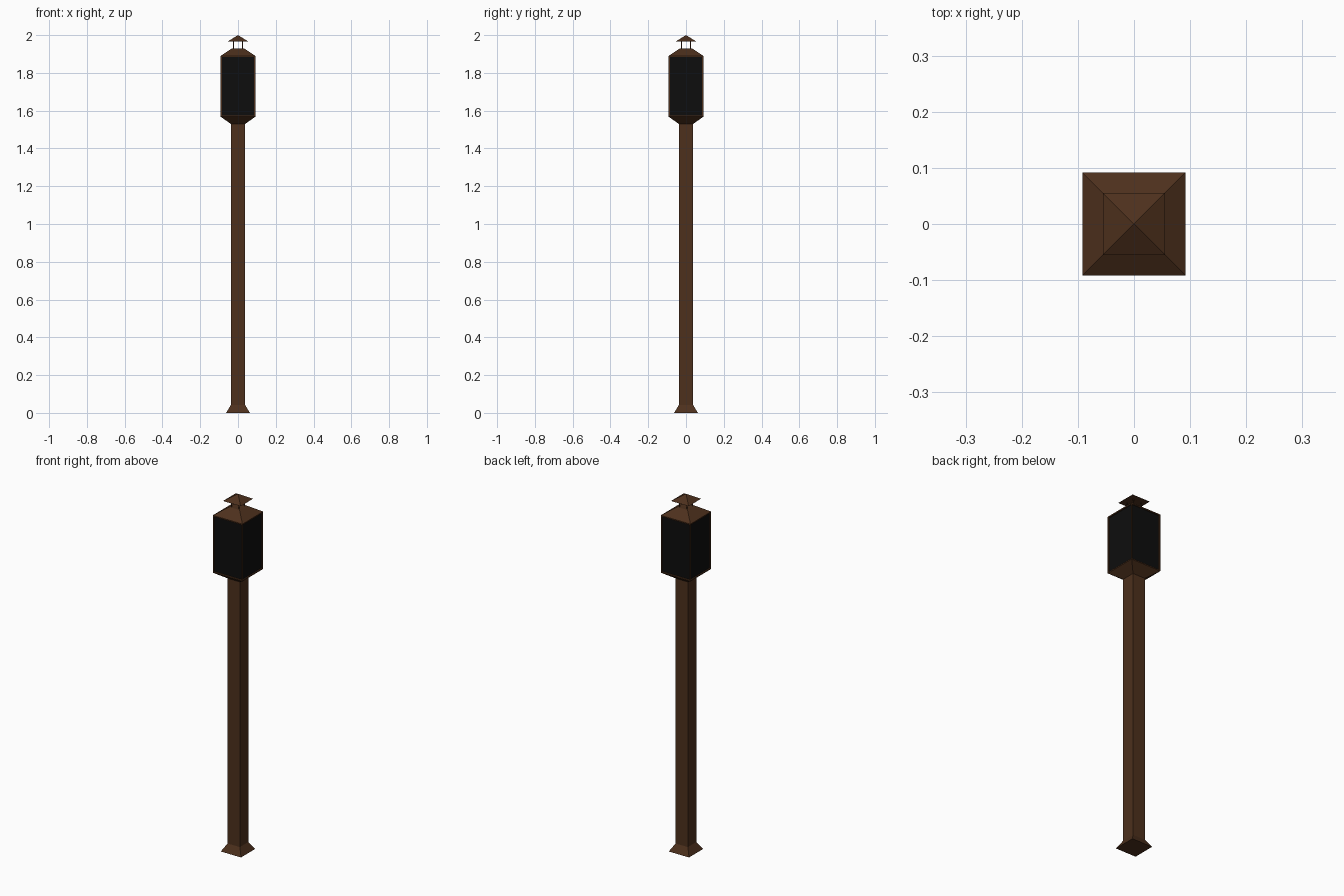
import bpy, bmesh

if "Cube" in bpy.data.objects:
    bpy.data.objects.remove(bpy.data.objects["Cube"])

def material(name, rgb):
    m = bpy.data.materials.new(name)
    m.diffuse_color = (*rgb, 1)
    m.use_nodes = True
    m.node_tree.nodes["Principled BSDF"].inputs["Base Color"].default_value = m.diffuse_color
    return m

BROWN = material("brown_metal", (0.075, 0.03, 0.012))
BLACK = material("dark_glass", (0.004, 0.004, 0.004))

def finish(name, bm, *mats):
    bmesh.ops.recalc_face_normals(bm, faces=bm.faces)
    me = bpy.data.meshes.new(name)
    bm.to_mesh(me)
    bm.free()
    for m in mats:
        me.materials.append(m)
    ob = bpy.data.objects.new(name, me)
    bpy.context.collection.objects.link(ob)
    return ob

# Stack of square sections (half width, z); a half width of 0 makes a point
def square_loft(name, sections, cx=0, cy=0):
    bm = bmesh.new()
    prev = None
    for i, (h, z) in enumerate(sections):
        if h == 0:
            tip = bm.verts.new((cx, cy, z))
            for k in range(4):
                bm.faces.new((prev[k], prev[(k + 1) % 4], tip))
            prev = None
            break
        ring = [bm.verts.new((cx + sx * h, cy + sy * h, z))
                for sx, sy in ((-1, -1), (1, -1), (1, 1), (-1, 1))]
        if prev is None:
            bm.faces.new(ring[::-1])
        else:
            for k in range(4):
                j = (k + 1) % 4
                bm.faces.new((prev[k], prev[j], ring[j], ring[k]))
        prev = ring
    if prev:
        bm.faces.new(prev)
    return finish(name, bm, BROWN)

# Post with flared foot, and lantern support
square_loft("post", [(0.063, 0), (0.038, 0.042), (0.038, 1.53)])
square_loft("lantern_base", [(0.038, 1.53), (0.092, 1.568)])

# Lantern: framed box with recessed dark panes
bm = bmesh.new()
bmesh.ops.create_cube(bm, size=1)
for v in bm.verts:
    v.co = (v.co.x * 0.184, v.co.y * 0.184, 1.729 + v.co.z * 0.322)
bm.normal_update()
sides = [f for f in bm.faces if abs(f.normal.z) < 0.5]
bmesh.ops.inset_individual(bm, faces=sides, thickness=0.009)
bmesh.ops.inset_individual(bm, faces=sides, thickness=0, depth=-0.006)
for f in sides:
    f.material_index = 1
finish("lantern_box", bm, BROWN, BLACK)

# Roof, vent rods and cap
square_loft("roof", [(0.092, 1.89), (0.032, 1.93)])
for i, (sx, sy) in enumerate(((-1, -1), (1, -1), (1, 1), (-1, 1))):
    square_loft(f"vent_rod_{i + 1}", [(0.002, 1.93), (0.002, 1.966)], sx * 0.024, sy * 0.024)
square_loft("cap", [(0.055, 1.966), (0, 2.0)])
